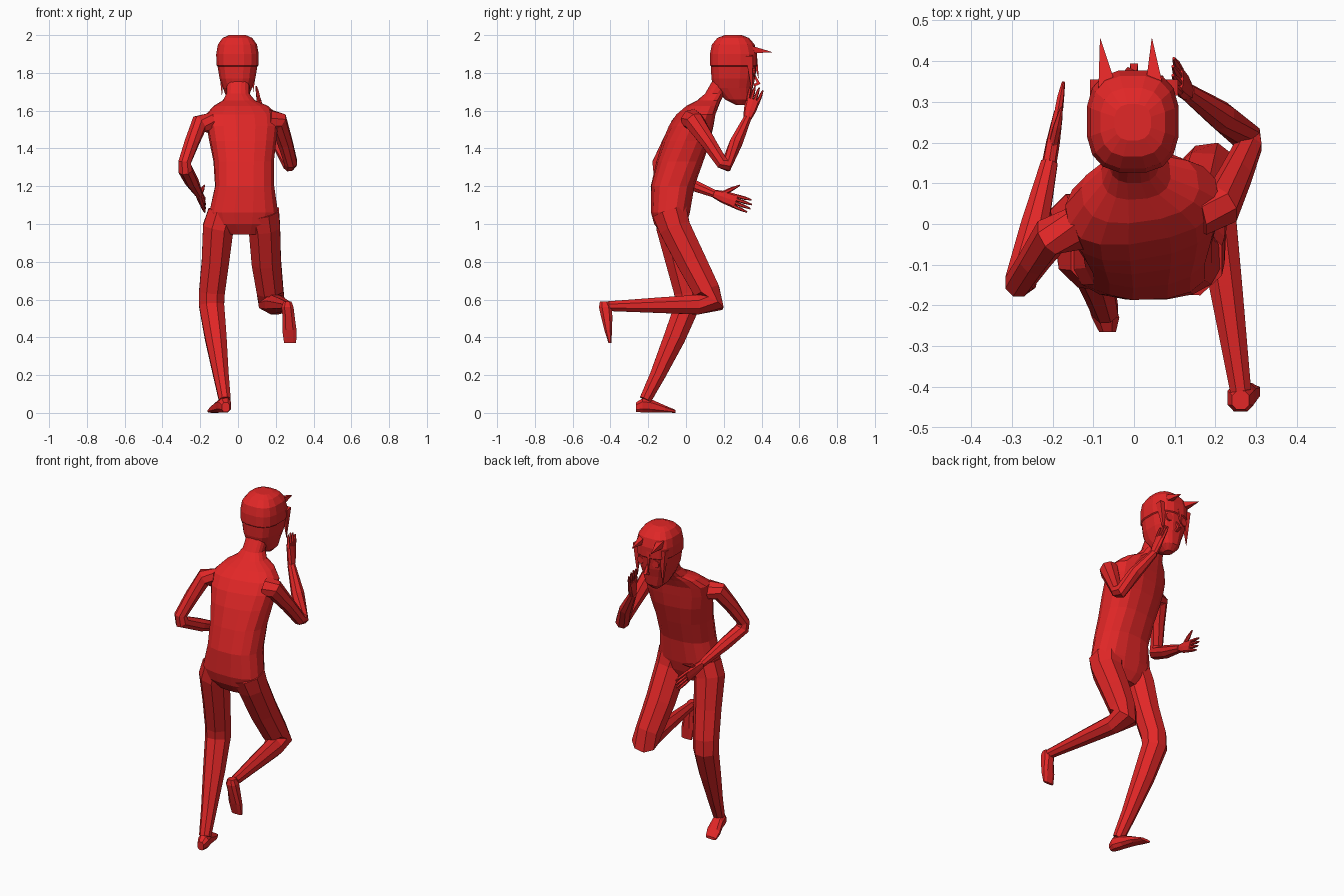
import bpy, bmesh, math
from mathutils import Vector

red = bpy.data.materials.new("red")
red.diffuse_color = (0.76, 0.02, 0.02, 1)


def ring(c, u, v, n=8, p=2.0, phase=0.0):
    """Superellipse cross-section around c with half-axes u and v."""
    pts = []
    for i in range(n):
        a = 2 * math.pi * (i + phase) / n
        x, y = math.cos(a), math.sin(a)
        x = math.copysign(abs(x) ** (2 / p), x)
        y = math.copysign(abs(y) ** (2 / p), y)
        pts.append(Vector(c) + Vector(u) * x + Vector(v) * y)
    return pts


def loft(name, rings):
    """Skin a list of equal rings and cap both ends."""
    bm = bmesh.new()
    rows = [[bm.verts.new(p) for p in r] for r in rings]
    n = len(rows[0])
    for a, b in zip(rows, rows[1:]):
        for i in range(n):
            j = (i + 1) % n
            bm.faces.new((a[i], a[j], b[j], b[i]))
    bm.faces.new(rows[0][::-1])
    bm.faces.new(rows[-1])
    bmesh.ops.recalc_face_normals(bm, faces=bm.faces)
    me = bpy.data.meshes.new(name)
    bm.to_mesh(me)
    bm.free()
    me.materials.append(red)
    ob = bpy.data.objects.new(name, me)
    bpy.context.collection.objects.link(ob)
    return ob


def limb(name, path, n=8, ref=(1, 0, 0)):
    """Tube along points (x, y, z, radius)."""
    pts = [Vector(p[:3]) for p in path]
    rings = []
    for i, p in enumerate(pts):
        t = Vector((0, 0, 0))
        if i > 0:
            t += (p - pts[i - 1]).normalized()
        if i < len(pts) - 1:
            t += (pts[i + 1] - p).normalized()
        t.normalize()
        u = Vector(ref)
        u = (u - t * u.dot(t)).normalized()
        rings.append(ring(p, u * path[i][3], t.cross(u) * path[i][3], n, phase=0.5))
    return loft(name, rings)


def hand(name, wrist, tip, spread, thumb):
    """Palm, four fanned fingers and a thumb."""
    w, tip = Vector(wrist), Vector(tip)
    d = tip - w
    s = Vector(spread)
    s = (s - d * (s.dot(d) / d.dot(d))).normalized()
    nrm = d.normalized().cross(s)
    loft(name + "_palm", [ring(w + d * k, s * a, nrm * b, 8, 2.6) for k, a, b in
                          ((0, .022, .018), (.25, .033, .017), (.58, .038, .012))])
    for i in range(4):
        o = i - 1.5
        a = w + d * .5 + s * o * .018
        b = w + d * (1 - .05 * abs(o)) + s * o * .023
        limb(f"{name}_finger_{i}", [(*a, .010), (*a.lerp(b, .6), .009), (*b, .004)], 6)
    a = w + d * .12
    limb(name + "_thumb", [(*a, .013), (*a.lerp(Vector(thumb), .6), .011), (*thumb, .004)], 6)


# Torso and neck: z, centre x, half width, back y, front y, yaw in degrees
torso = [(.945, .035, .10, -.13, -.02, 0), (1.0, .03, .165, -.17, .005, 0),
         (1.06, .03, .185, -.187, .022, 0), (1.20, .035, .158, -.187, .045, 2),
         (1.33, .03, .16, -.155, .09, 5), (1.44, .025, .177, -.12, .125, 8),
         (1.52, .022, .19, -.085, .14, 10), (1.58, .02, .19, -.045, .15, 10),
         (1.625, .015, .145, .005, .17, 8), (1.655, .005, .085, .06, .185, 4),
         (1.69, 0, .062, .10, .205, 0), (1.76, 0, .06, .14, .25, 0)]
rings = []
for z, cx, rx, y0, y1, yaw in torso:
    a = math.radians(yaw)
    h = (y1 - y0) / 2
    rings.append(ring((cx, (y0 + y1) / 2, z), (rx * math.cos(a), rx * math.sin(a), 0),
                      (-h * math.sin(a), h * math.cos(a), 0), 16, 2.5, .5))
loft("torso", rings)

# Head, with a straight hair edge at the nape
head = [(1.63, .29, .025, .025), (1.66, .275, .055, .07), (1.72, .25, .078, .105),
        (1.77, .25, .096, .117), (1.835, .252, .107, .122), (1.84, .252, .113, .127),
        (1.90, .252, .114, .127), (1.95, .25, .105, .115), (1.985, .25, .08, .085),
        (2.0, .25, .045, .045)]
loft("head", [ring((-.003, cy, z), (rx, 0, 0), (0, ry, 0), 16, 2.7, .5)
              for z, cy, rx, ry in head])

# Hair spikes: two pointing forward, locks hanging over the face
for name, base, tip, r in (
        ("hair_spike_left", (-.065, .33, 1.925), (-.083, .455, 1.91), .032),
        ("hair_spike_right", (.05, .33, 1.925), (.044, .455, 1.91), .032),
        ("hair_lock_left", (-.088, .335, 1.89), (-.085, .345, 1.68), .028),
        ("hair_lock_middle", (-.01, .362, 1.89), (-.015, .385, 1.77), .02),
        ("hair_lock_right", (.088, .335, 1.89), (.08, .35, 1.70), .028)):
    limb(name, [(*base, r), (*tip, .001)], 4)

# Eyes and nose
for side in (-1, 1):
    limb(f"eye_{side}", [(side * .05, .358, 1.805, .024), (side * .051, .367, 1.805, .022)], 10)
limb("nose", [(0, .36, 1.79, .008), (0, .385, 1.745, .014), (0, .36, 1.735, .01)], 4)

# Arms
limb("left_arm", [(-.14, -.01, 1.535, .055), (-.205, -.03, 1.53, .050), (-.245, -.09, 1.43, .040),
                  (-.283, -.145, 1.325, .036), (-.278, -.14, 1.285, .040),
                  (-.245, -.01, 1.225, .037), (-.208, .15, 1.16, .022)])
limb("right_arm", [(.16, .03, 1.55, .06), (.215, .045, 1.54, .055), (.25, .12, 1.43, .042),
                   (.280, .19, 1.325, .036), (.275, .215, 1.315, .040),
                   (.215, .265, 1.43, .037), (.13, .325, 1.56, .022)])
hand("left_hand", (-.208, .15, 1.16), (-.172, .35, 1.09), (0, .3, 1), (-.178, .285, 1.205))
hand("right_hand", (.13, .325, 1.56), (.095, .378, 1.73), (0, 1, -.3), (.10, .325, 1.675))

# Legs
limb("left_leg", [(-.08, -.08, 1.06, .085), (-.105, -.075, .98, .088), (-.12, -.035, .8, .078),
                  (-.138, .005, .64, .074), (-.14, .008, .57, .072), (-.118, -.06, .4, .062),
                  (-.09, -.15, .2, .044), (-.07, -.215, .07, .034)])
limb("right_leg", [(.125, -.085, 1.06, .10), (.14, -.06, .98, .09), (.15, .03, .8, .084),
                   (.17, .11, .645, .076), (.178, .135, .585, .075), (.195, .06, .573, .056),
                   (.225, -.15, .57, .044), (.262, -.41, .565, .028)])

# Feet
loft("left_foot", [ring((x, y, z), (rx, 0, 0), (0, 0, rz), 8, 2.6, .5) for x, y, z, rx, rz in
                   ((-.065, -.265, .03, .022, .026), (-.07, -.23, .04, .036, .04),
                    (-.085, -.18, .036, .036, .036), (-.108, -.11, .02, .044, .02),
                    (-.128, -.055, .008, .036, .008))])
loft("right_foot", [ring((x, y, z), (rx, 0, 0), (0, ry, 0), 8, 2.6, .5) for x, y, z, rx, ry in
                    ((.262, -.433, .59, .022, .024), (.262, -.427, .56, .034, .036),
                     (.268, -.42, .51, .034, .032), (.272, -.412, .44, .040, .022),
                     (.276, -.403, .37, .034, .008))])
